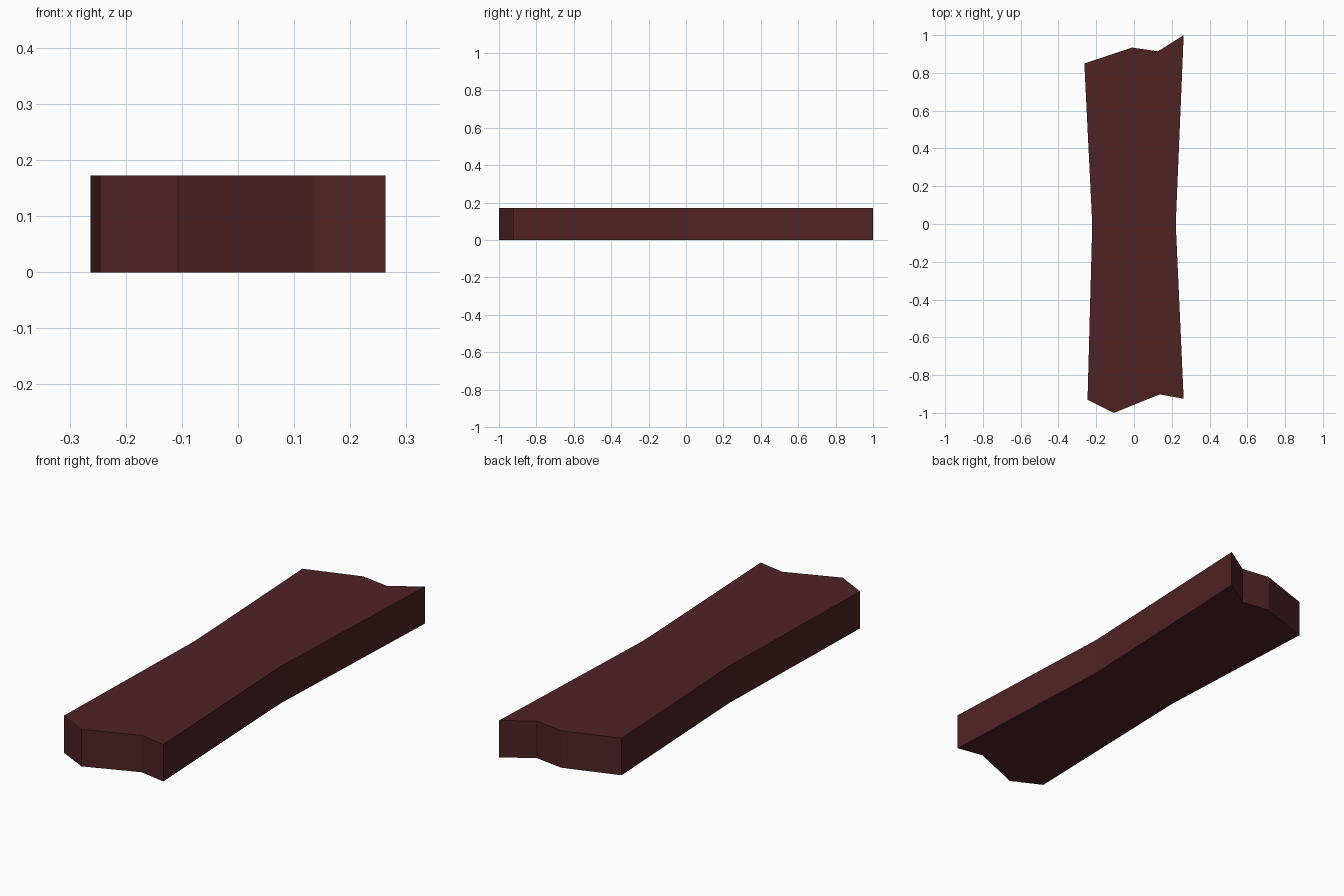
import bpy, bmesh

if "Cube" in bpy.data.objects:
    bpy.data.objects.remove(bpy.data.objects["Cube"])

THICKNESS = 0.172

# Plank outline seen from above: jagged broken ends, slightly narrow waist
outline = [
    (-0.246, -0.93), (-0.107, -1.0), (0.136, -0.902), (0.263, -0.925),
    (0.221, 0.0),
    (0.263, 1.0), (0.127, 0.914), (-0.01, 0.934), (-0.263, 0.85),
    (-0.221, 0.0),
]

wood = bpy.data.materials.new("dark red wood")
wood.diffuse_color = (0.078, 0.0165, 0.0175, 1.0)
wood.use_nodes = True
wood.node_tree.nodes["Principled BSDF"].inputs["Base Color"].default_value = wood.diffuse_color

# Extrude the outline into a solid board
bm = bmesh.new()
base = bm.faces.new([bm.verts.new((x, y, 0.0)) for x, y in outline])
ext = bmesh.ops.extrude_face_region(bm, geom=[base], use_keep_orig=True)
top = [g for g in ext["geom"] if isinstance(g, bmesh.types.BMVert)]
bmesh.ops.translate(bm, verts=top, vec=(0, 0, THICKNESS))
bmesh.ops.recalc_face_normals(bm, faces=bm.faces)

mesh = bpy.data.meshes.new("wooden_plank")
bm.to_mesh(mesh)
bm.free()
mesh.materials.append(wood)
plank = bpy.data.objects.new("wooden_plank", mesh)
bpy.context.collection.objects.link(plank)
